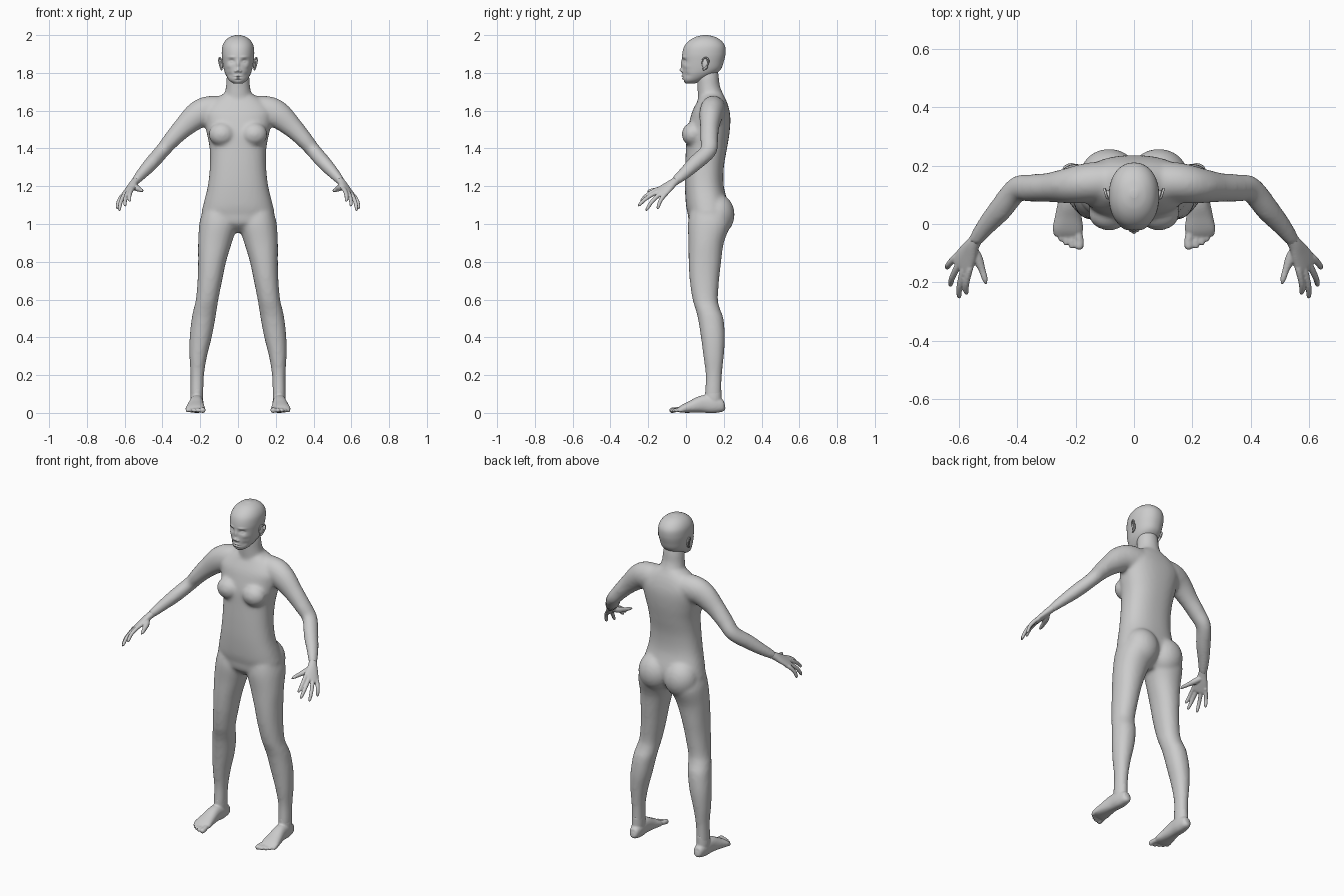
import bpy, bmesh, math
from mathutils import Vector, Matrix


def spline(pts, sub):
    """Catmull-Rom resampling of (x, y, z, ru, rv) sections."""
    p = [pts[0]] + list(pts) + [pts[-1]]
    out = []
    for i in range(1, len(p) - 2):
        for k in range(sub):
            t = k / sub
            out.append([0.5 * (2 * b + (c - a) * t + (2 * a - 5 * b + 4 * c - d) * t * t
                               + (3 * b - a - 3 * c + d) * t ** 3)
                        for a, b, c, d in zip(*p[i - 1:i + 3])])
    return out + [list(pts[-1])]


def tube(bm, pts, s=1, ref=(1, 0, 0), flat=False, sub=5, seg=32, e=2.0):
    """Loft of superellipse rings; s = -1 gives the mirrored side."""
    path = spline(pts, sub)
    rings = []
    for i, (x, y, z, ru, rv) in enumerate(path):
        a, b = path[max(i - 1, 0)], path[min(i + 1, len(path) - 1)]
        u, v = Vector((1, 0, 0)), Vector((0, 1, 0))
        if not flat:
            t = (Vector(b[:3]) - Vector(a[:3])).normalized()
            u = Vector(ref)
            u = (u - t * u.dot(t)).normalized()
            v = t.cross(u)
        ring = []
        for k in range(seg):
            w = 2 * math.pi * k / seg
            c, n = math.cos(w), math.sin(w)
            q = (Vector((x, y, z))
                 + u * max(ru, .001) * math.copysign(abs(c) ** (2 / e), c)
                 + v * max(rv, .001) * math.copysign(abs(n) ** (2 / e), n))
            ring.append(bm.verts.new((q.x * s, q.y, q.z)))
        rings.append(ring)
    for r, q in zip(rings, rings[1:]):
        for k in range(seg):
            j = (k + 1) % seg
            bm.faces.new((r[k], r[j], q[j], q[k]))
    bm.faces.new(rings[0])
    bm.faces.new(rings[-1])


def box(z, x0, x1, y0, y1):
    return ((x0 + x1) / 2, (y0 + y1) / 2, z, (x1 - x0) / 2, (y1 - y0) / 2)


def ball(bm, c, r, rot=(0, 0)):
    m = (Matrix.Translation(c) @ Matrix.Rotation(rot[0], 4, 'Z')
         @ Matrix.Rotation(rot[1], 4, 'X') @ Matrix.Diagonal((*r, 1)))
    bmesh.ops.create_uvsphere(bm, u_segments=32, v_segments=20, radius=1, matrix=m)


def finish(bm, name, voxel=0, smooth=0):
    bmesh.ops.recalc_face_normals(bm, faces=bm.faces[:])
    me = bpy.data.meshes.new(name)
    bm.to_mesh(me)
    bm.free()
    ob = bpy.data.objects.new(name, me)
    bpy.context.collection.objects.link(ob)
    for p in me.polygons:
        p.use_smooth = True
    if voxel:
        m = ob.modifiers.new("Fuse", 'REMESH')
        m.mode = 'VOXEL'
        m.voxel_size = voxel
        m.use_smooth_shade = True
    if smooth:
        m = ob.modifiers.new("Soften", 'SMOOTH')
        m.factor = 0.5
        m.iterations = smooth
    return ob


# Body: torso, neck, arms and legs fused into one skin
bm = bmesh.new()
torso = [(.955, .06, .07, .16), (1.0, .15, .02, .2), (1.05, .19, .01, .225),
         (1.1, .184, 0, .225), (1.2, .16, -.006, .2), (1.3, .149, -.005, .2),
         (1.4, .15, 0, .217), (1.48, .165, .005, .23), (1.55, .18, .02, .235),
         (1.6, .185, .035, .23), (1.65, .14, .06, .215), (1.69, .075, .08, .195)]
tube(bm, [box(z, -w, w, a, b) for z, w, a, b in torso], flat=True, seg=64, e=2.35)
tube(bm, [(0, .145, 1.6, .09, .075), (0, .133, 1.67, .075, .07), (0, .12, 1.73, .064, .06),
          (0, .116, 1.78, .06, .058), (0, .115, 1.83, .05, .05)], flat=True)
arm = [(.05, .148, 1.595, .07, .08), (.15, .142, 1.6, .068, .078), (.215, .132, 1.575, .062, .072),
       (.29, .125, 1.51, .05, .055), (.35, .123, 1.447, .047, .045), (.4, .118, 1.388, .044, .039),
       (.455, .052, 1.325, .042, .038), (.51, -.012, 1.265, .033, .03),
       (.545, -.06, 1.225, .025, .022)]
leg = [(1.06, .02, .19, .02, .22), (1.0, .003, .205, .01, .235), (.9, .033, .211, .013, .2),
       (.8, .063, .211, .014, .186), (.7, .084, .214, .02, .175), (.6, .104, .223, .035, .169),
       (.55, .112, .235, .05, .18), (.5, .12, .245, .063, .198), (.4, .139, .256, .079, .206),
       (.3, .164, .257, .092, .2), (.2, .18, .251, .104, .19), (.1, .184, .251, .1, .187),
       (.05, .188, .248, .1, .19)]
for s in (1, -1):
    tube(bm, arm, s, ref=(0, 1, 0))
    tube(bm, [box(*r) for r in leg], s, flat=True, e=2.15)
    ball(bm, (.085 * s, .035, 1.475), (.07, .057, .062))      # breast
    ball(bm, (.085 * s, .165, 1.05), (.1, .092, .11))         # buttock
finish(bm, "body", .01, 7)

# Head: lofted skull with the face pushed in and out by soft bumps
bm = bmesh.new()
skull = [(1.743, .022, .0, .045), (1.76, .046, -.014, .09), (1.79, .065, -.018, .15),
         (1.82, .075, -.019, .185), (1.86, .082, -.02, .2), (1.9, .086, -.02, .209),
         (1.94, .083, -.009, .207), (1.97, .068, .016, .187), (1.99, .043, .05, .155),
         (2.0, .012, .09, .115)]
tube(bm, [box(z, -w, w, a, b) for z, w, a, b in skull], flat=True, sub=10, seg=128, e=2.15)
# x, z, spread in x, spread in z, push in y
bumps = [(0, 1.845, .008, .022, -.008), (0, 1.815, .011, .01, -.014),
         (.014, 1.809, .006, .006, -.008), (.034, 1.862, .015, .01, .012),
         (.034, 1.86, .009, .005, -.007), (.034, 1.884, .02, .006, -.004),
         (0, 1.784, .016, .004, -.007), (0, 1.777, .02, .002, .003),
         (0, 1.77, .014, .005, -.006), (0, 1.761, .016, .004, .004),
         (.05, 1.835, .014, .012, -.004), (.045, 1.79, .014, .014, .005)]
for v in bm.verts:
    if v.co.y < .06:
        v.co.y += sum(d * math.exp(-((abs(v.co.x) - x) / sx) ** 2 - ((v.co.z - z) / sz) ** 2)
                      for x, z, sx, sz, d in bumps)
finish(bm, "head")

for s, side in ((1, "left"), (-1, "right")):
    # Ear: thin shell with a raised rim
    bm = bmesh.new()
    ball(bm, (.086 * s, .1, 1.848), (.008, .017, .03), (-.3 * s, .2))
    tube(bm, [(.084, .086, 1.85, .003, .003), (.092, .09, 1.873, .004, .004),
              (.098, .108, 1.88, .004, .004), (.101, .12, 1.865, .004, .004),
              (.096, .113, 1.84, .004, .004), (.087, .095, 1.818, .005, .005),
              (.084, .09, 1.826, .003, .003)], s, ref=(1, .2, .1), seg=12)
    finish(bm, side + "_ear")

    # Hand: flat palm, four fingers, thumb
    bm = bmesh.new()
    across = (.053, .05, -.03)
    tube(bm, [(.528, -.035, 1.244, .02, .019), (.55, -.068, 1.218, .025, .02),
              (.568, -.1, 1.193, .036, .018), (.588, -.137, 1.166, .044, .014),
              (.595, -.15, 1.157, .038, .01)], s, ref=across)
    for base, tip in (((.563, -.158, 1.181), (.572, -.24, 1.118)),
                      ((.583, -.156, 1.168), (.597, -.254, 1.093)),
                      ((.601, -.142, 1.155), (.628, -.212, 1.068)),
                      ((.613, -.116, 1.15), (.639, -.15, 1.078))):
        b, t = Vector(base), Vector(tip)
        stops = ((-.3, .009), (0, .0115), (.5, .0105), (.85, .009), (.96, .006), (1, .002))
        tube(bm, [(*(b.lerp(t, f) + Vector((.006, -.004, .006)) * (1 - (2 * f - 1) ** 2)), r, r)
                  for f, r in stops], s, ref=across, seg=16)
    tube(bm, [(.555, -.08, 1.205, .016, .016), (.535, -.118, 1.19, .018, .016),
              (.52, -.155, 1.182, .012, .012), (.51, -.188, 1.177, .01, .009),
              (.506, -.207, 1.172, .003, .003)], s, seg=16)
    finish(bm, side + "_hand", .004, 3)

    # Foot: arch from heel to ball, ankle, five toes
    bm = bmesh.new()
    tube(bm, [(.215, .207, .035, .008, .012), (.215, .195, .035, .026, .03),
              (.217, .15, .044, .035, .046), (.22, .09, .047, .037, .046),
              (.224, .03, .033, .045, .033), (.226, -.015, .022, .052, .022),
              (.228, -.04, .015, .046, .012)], s, e=2.3)
    tube(bm, [(.218, .147, .03, .03, .042), (.218, .144, .08, .034, .044),
              (.216, .145, .13, .032, .042)], s, flat=True)
    for x, y, r in ((.187, -.088, .015), (.212, -.084, .011), (.232, -.074, .0105),
                    (.25, -.06, .01), (.266, -.043, .01)):
        tube(bm, [(x + (.224 - x) * .25, y + .07, .02, r, r), (x, y + .035, .017, r, r * .9),
                  (x, y + .012, .013, r, r), (x, y + .003, .012, r * .7, r * .7),
                  (x, y, .011, .002, .002)], s, seg=16)
    for v in bm.verts:
        v.co.z = max(v.co.z, 0)
    finish(bm, side + "_foot", .005, 3)
